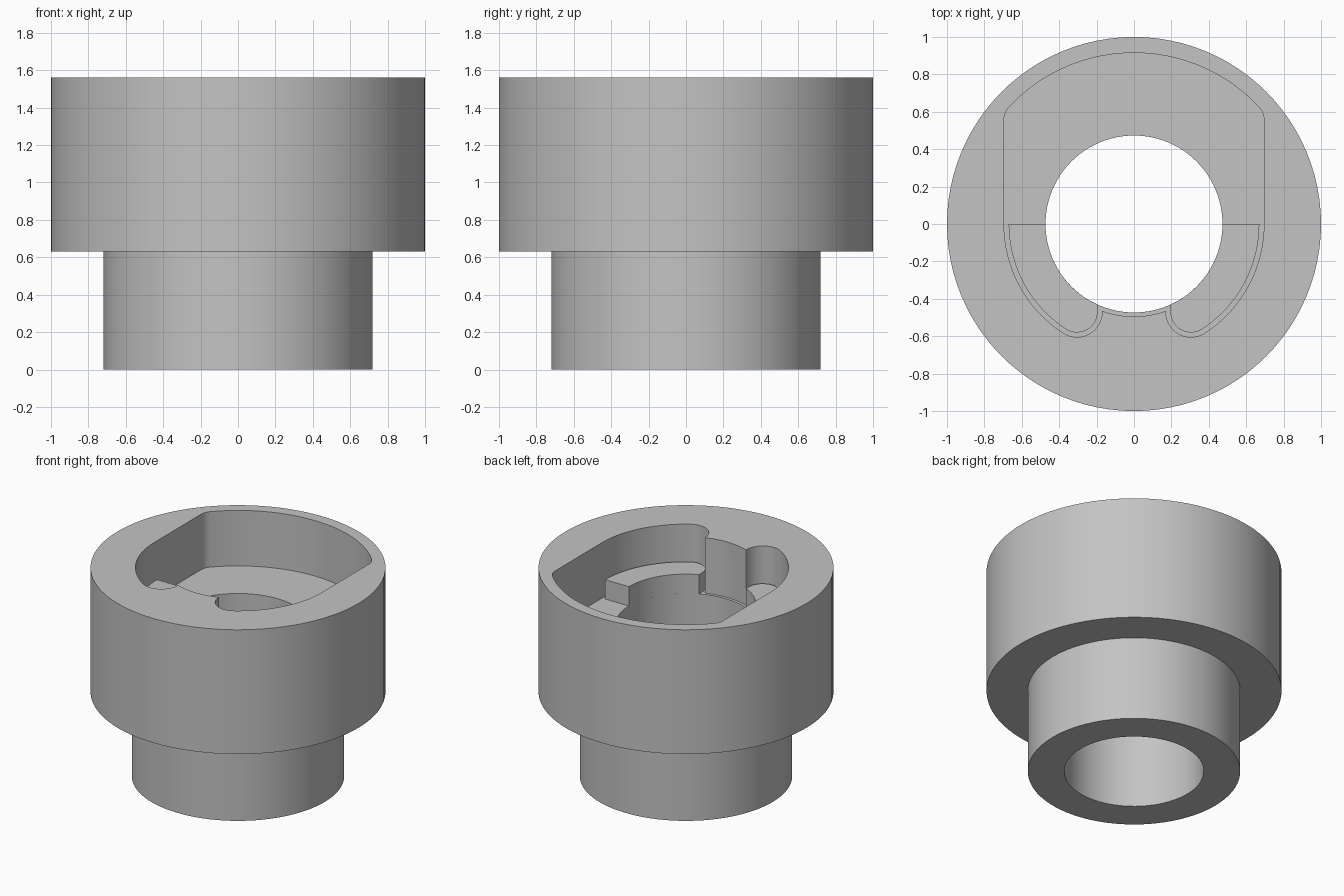
import bpy
import bmesh
from math import acos, asin, atan2, cos, hypot, pi, sin, sqrt

cube = bpy.data.objects.get("Cube")
if cube:
    bpy.data.objects.remove(cube, do_unlink=True)

SIDES = 96
BORE = 0.473
TOP, SHOULDER = 1.56, 0.63
FLOOR, LEDGE_TOP = 1.145, 1.29

grey = bpy.data.materials.new("plain grey")
grey.use_nodes = True
colour = (0.55, 0.55, 0.55, 1)
grey.diffuse_color = colour
grey.node_tree.nodes["Principled BSDF"].inputs["Base Color"].default_value = colour


def make_object(name, bm):
    bmesh.ops.recalc_face_normals(bm, faces=bm.faces)
    mesh = bpy.data.meshes.new(name)
    bm.to_mesh(mesh)
    bm.free()
    mesh.materials.append(grey)
    obj = bpy.data.objects.new(name, mesh)
    bpy.context.collection.objects.link(obj)
    return obj


def lathe(name, profile):
    """Revolve a closed (radius, height) loop around z."""
    bm = bmesh.new()
    rings = [[bm.verts.new((r * cos(2 * pi * i / SIDES), r * sin(2 * pi * i / SIDES), z))
              for i in range(SIDES)] for r, z in profile]
    for k, ring in enumerate(rings):
        other = rings[(k + 1) % len(rings)]
        for i in range(SIDES):
            j = (i + 1) % SIDES
            bm.faces.new((ring[i], ring[j], other[j], other[i]))
    return make_object(name, bm)


def prism(name, outline, low, high):
    """Extrude a flat outline upward from low to high."""
    bm = bmesh.new()
    base = bm.faces.new([bm.verts.new((x, y, low)) for x, y in outline])
    top = bmesh.ops.extrude_face_region(bm, geom=[base])["geom"]
    verts = [v for v in top if isinstance(v, bmesh.types.BMVert)]
    bmesh.ops.translate(bm, verts=verts, vec=(0, 0, high - low))
    return make_object(name, bm)


def arc(cx, cy, r, start, end, steps):
    return [(cx + r * cos(start + (end - start) * i / steps),
             cy + r * sin(start + (end - start) * i / steps)) for i in range(steps + 1)]


def smooth(obj):
    bpy.ops.object.select_all(action="DESELECT")
    obj.select_set(True)
    bpy.context.view_layer.objects.active = obj
    bpy.ops.object.shade_smooth_by_angle(angle=pi / 6)


# Stepped body with a through bore
body = lathe("stepped_body", [(BORE, 0), (0.72, 0), (0.72, SHOULDER),
                              (1, SHOULDER), (1, TOP), (BORE, TOP)])

# Pocket outline, right half from the back centre round to the front tab
WIDTH, BACK, FILLET = 0.695, 0.915, 0.1
LOBE_X, LOBE_Y, LOBE_R = 0.305, -0.47, 0.135
lobe_angle = atan2(LOBE_Y, LOBE_X)
fx = WIDTH - FILLET
fy = sqrt((BACK - FILLET) ** 2 - fx ** 2)
corner = atan2(fy, fx)
TAB_R = 0.495
tab_x = LOBE_X - LOBE_R
tab_angle = -acos(tab_x / TAB_R)

half = arc(0, 0, BACK, pi / 2, corner, 16)
half += arc(fx, fy, FILLET, corner, 0, 8)[1:]
half += arc(0, 0, WIDTH, 0, lobe_angle, 20)
half += arc(LOBE_X, LOBE_Y, LOBE_R, lobe_angle, -pi, 14)[1:]
half += arc(0, 0, TAB_R, tab_angle, -pi / 2, 6)
outline = half + [(-x, y) for x, y in half[-2:0:-1]]

# Cut the pocket
cutter = prism("pocket_cutter", outline, FLOOR, TOP + 0.2)
cutter.hide_render = True
cut = body.modifiers.new("pocket", "BOOLEAN")
cut.operation = "DIFFERENCE"
cut.solver = "EXACT"
cut.object = cutter
bpy.ops.object.select_all(action="DESELECT")
body.select_set(True)
bpy.context.view_layer.objects.active = body
bpy.ops.object.modifier_apply(modifier=cut.name)
bpy.data.objects.remove(cutter, do_unlink=True)
smooth(body)

# Raised ledges in the front half, with a narrow groove to the pocket wall
GAP = 0.025
ledge_x = tab_x + GAP
ledge = arc(0, 0, WIDTH - GAP, 0, lobe_angle, 20)
ledge += arc(LOBE_X, LOBE_Y, LOBE_R - GAP, lobe_angle, -pi, 14)[1:]
ledge += arc(0, 0, BORE, -acos(ledge_x / BORE), 0, 18)
for side, name in ((1, "left_ledge"), (-1, "right_ledge")):
    smooth(prism(name, [(side * x, y) for x, y in ledge], FLOOR, LEDGE_TOP))
